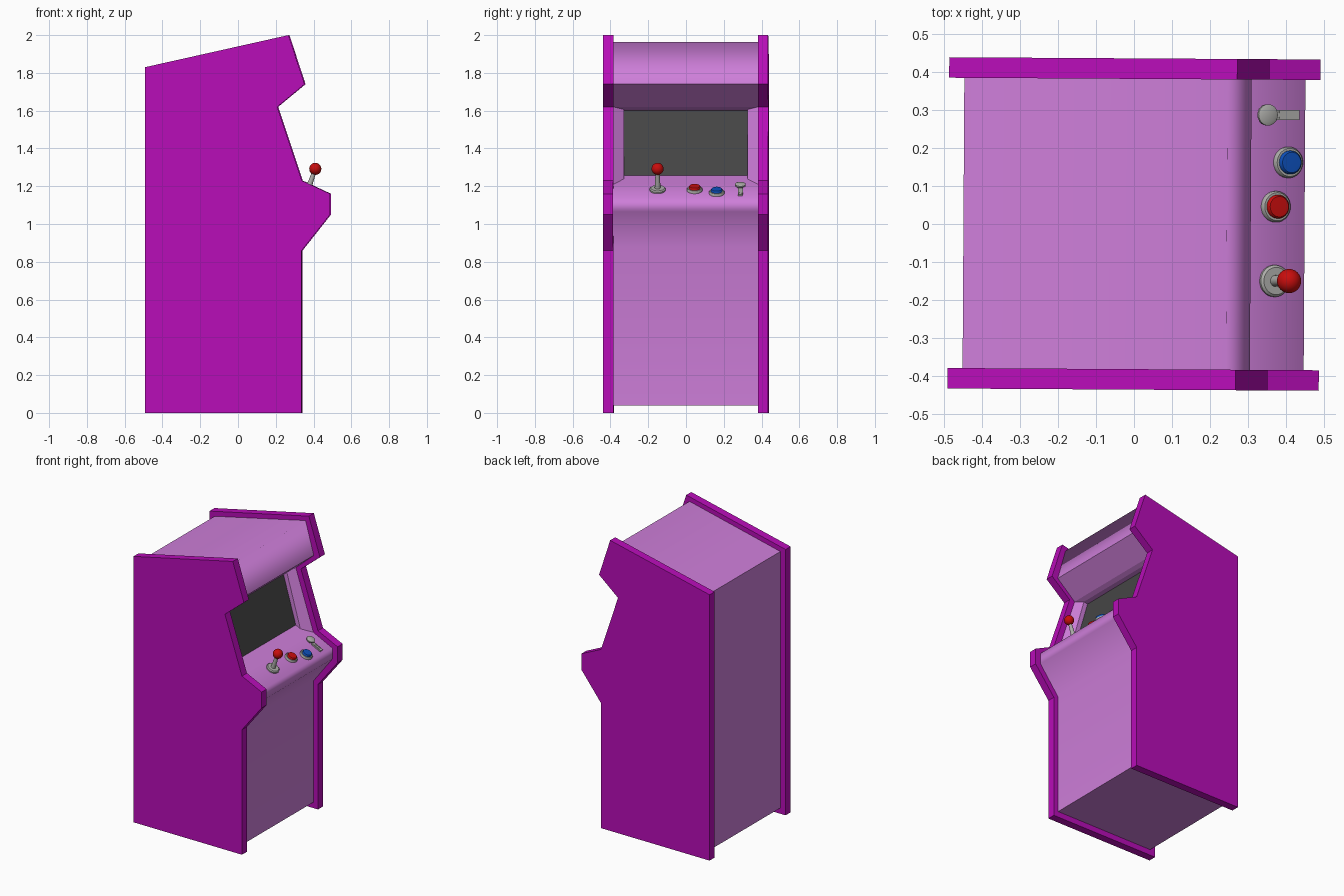
import bpy, bmesh, math
from mathutils import Matrix, Vector

cube = bpy.data.objects.get("Cube")
if cube:
    bpy.data.objects.remove(cube)


def material(name, r, g, b):
    m = bpy.data.materials.new(name)
    m.use_nodes = True
    m.diffuse_color = (r, g, b, 1)
    bsdf = next(n for n in m.node_tree.nodes if n.type == "BSDF_PRINCIPLED")
    bsdf.inputs["Base Color"].default_value = (r, g, b, 1)
    bsdf.inputs["Roughness"].default_value = 0.6
    return m


PURPLE = material("deep purple", 0.48, 0.004, 0.48)
LILAC = material("lilac", 0.62, 0.21, 0.70)
SCREEN = material("screen grey", 0.06, 0.06, 0.06)
METAL = material("light metal", 0.42, 0.42, 0.40)
RED = material("red", 0.58, 0.004, 0.004)
BLUE = material("blue", 0.004, 0.08, 0.50)

# The whole cabinet stands very slightly turned
TURN = Matrix.Rotation(math.radians(-0.35), 4, "Z")


def finish(name, bm, *mats):
    bmesh.ops.recalc_face_normals(bm, faces=bm.faces)
    mesh = bpy.data.meshes.new(name)
    bm.to_mesh(mesh)
    bm.free()
    for m in mats:
        mesh.materials.append(m)
    ob = bpy.data.objects.new(name, mesh)
    bpy.context.collection.objects.link(ob)
    ob.matrix_world = TURN
    return ob


def smooth(ob, angle=40):
    bpy.ops.object.select_all(action="DESELECT")
    ob.select_set(True)
    bpy.context.view_layer.objects.active = ob
    bpy.ops.object.shade_smooth_by_angle(angle=math.radians(angle))


# Side panels: one silhouette, extruded on both sides
SIDE = [(-0.49, 0), (0.34, 0), (0.34, 0.86), (0.49, 1.05), (0.49, 1.16),
        (0.34, 1.23), (0.21, 1.62), (0.355, 1.74), (0.27, 2.0), (-0.49, 1.83)]
for name, y0, y1 in (("left_side_panel", 0.383, 0.437), ("right_side_panel", -0.437, -0.383)):
    bm = bmesh.new()
    face = bm.faces.new([bm.verts.new((x, y0, z)) for x, z in SIDE])
    new = bmesh.ops.extrude_face_region(bm, geom=[face])["geom"]
    bmesh.ops.translate(bm, vec=(0, y1 - y0, 0),
                        verts=[v for v in new if isinstance(v, bmesh.types.BMVert)])
    finish(name, bm, PURPLE)

# Cabinet body: inset silhouette with a stepped opening for the screen
BODY = [(-0.45, 0.04), (0.305, 0.04), (0.305, 0.875), (0.45, 1.065), (0.45, 1.14),
        (0.305, 1.21), (0.17, 1.62), (0.308, 1.74), (0.245, 1.963), (-0.45, 1.805)]
SILL = 5                    # the opening spans SILL to SILL + 1
ROUNDED = {2, 3, 4, 8}      # profile corners with soft shading
HALF = 0.383
bm = bmesh.new()
sides = [[bm.verts.new((x, y, z)) for x, z in BODY] for y in (-HALF, HALF)]
for side in sides:
    bm.faces.new(side)
a, b = sides
for i in range(len(BODY)):
    j = (i + 1) % len(BODY)
    if i != SILL:
        bm.faces.new((a[i], a[j], b[j], b[i]))
ring = [a[SILL], a[SILL + 1], b[SILL + 1], b[SILL]]
for low, high in (((0.245, 1.239), (0.14, 1.606)), ((0.21, 1.256), (0.11, 1.6))):
    inner = [bm.verts.new((p[0], y, p[1])) for p, y in
             ((low, -0.327), (high, -0.327), (high, 0.327), (low, 0.327))]
    for i in range(4):
        j = (i + 1) % 4
        bm.faces.new((ring[i], ring[j], inner[j], inner[i]))
    ring = inner
bm.faces.new(ring).material_index = 1
soft = {e for i in ROUNDED for e in a[i].link_edges if e.other_vert(a[i]) == b[i]}
for f in bm.faces:
    f.smooth = True
for e in bm.edges:
    e.smooth = e in soft
body = finish("cabinet_body", bm, LILAC, SCREEN)
weighted = body.modifiers.new("weighted_normals", "WEIGHTED_NORMAL")
weighted.keep_sharp = True

# Control panel frame: x across (+y), y up the slope, z out of the panel
EDGE, NOSE = Vector((0.305, 0, 1.21)), Vector((0.45, 0, 1.14))
DOWN = (NOSE - EDGE).normalized()
OUT = Vector((-DOWN.z, 0, DOWN.x))


def on_panel(x, y):
    p = EDGE + (NOSE - EDGE) * ((x - EDGE.x) / (NOSE.x - EDGE.x))
    m = Matrix((Vector((0, 1, 0)), -DOWN, OUT)).transposed().to_4x4()
    m.translation = (p.x, y, p.z)
    return m


def lathe(name, frame, profile, mat, steps=32):
    """Turn a (radius, height) profile around the frame's z axis."""
    bm = bmesh.new()
    verts = [bm.verts.new((r, 0, h)) for r, h in profile]
    edges = [bm.edges.new(pair) for pair in zip(verts, verts[1:])]
    bmesh.ops.spin(bm, geom=verts + edges, cent=(0, 0, 0), axis=(0, 0, 1),
                   angle=math.tau, steps=steps)
    bmesh.ops.remove_doubles(bm, verts=bm.verts, dist=0.0002)
    bmesh.ops.transform(bm, matrix=frame, verts=bm.verts)
    ob = finish(name, bm, mat)
    smooth(ob)
    return ob


def block(name, frame, size, centre, mat):
    bm = bmesh.new()
    bmesh.ops.create_cube(bm, size=1)
    bmesh.ops.scale(bm, vec=size, verts=bm.verts)
    bmesh.ops.translate(bm, vec=centre, verts=bm.verts)
    bmesh.ops.transform(bm, matrix=frame, verts=bm.verts)
    return finish(name, bm, mat)


# Joystick
stick = on_panel(0.37, -0.148)
lathe("joystick_base", stick,
      [(0, -0.005), (0.042, -0.005), (0.042, 0.008), (0.036, 0.014), (0, 0.014)], METAL)
foot = stick.translation
ball = Vector((0.41, -0.148, 1.292))
lean = (ball - foot).to_track_quat("Z", "Y").to_matrix().to_4x4()
lean.translation = foot
lathe("joystick_shaft", lean, [(0, 0), (0.016, 0), (0.011, 0.1), (0, 0.1)], METAL, 20)
bm = bmesh.new()
bmesh.ops.create_uvsphere(bm, u_segments=24, v_segments=16, radius=0.032,
                          matrix=Matrix.Translation(ball))
smooth(finish("joystick_ball", bm, RED))

# Push buttons: metal collar and coloured cap
for name, x, y, mat in (("red", 0.372, 0.048, RED), ("blue", 0.404, 0.165, BLUE)):
    spot = on_panel(x, y)
    lathe(name + "_button_collar", spot,
          [(0, -0.005), (0.041, -0.005), (0.041, 0.009), (0.037, 0.014), (0.03, 0.014)], METAL)
    lathe(name + "_button_cap", spot,
          [(0.031, 0.005), (0.031, 0.021), (0.027, 0.026), (0, 0.027)], mat)

# Small knob with a slotted plate in front of it
knob = on_panel(0.343, 0.29)
lathe("knob", knob,
      [(0, -0.005), (0.014, -0.005), (0.014, 0.012), (0.028, 0.014), (0.028, 0.022),
       (0.019, 0.026), (0, 0.026)], METAL)
block("slot_plate", knob, (0.026, 0.075, 0.01), (0, -0.06, 0.004), METAL)
for i, x in enumerate((-0.008, 0.008)):
    block("slot_rail_%d" % (i + 1), knob, (0.005, 0.05, 0.004), (x, -0.062, 0.01), METAL)
